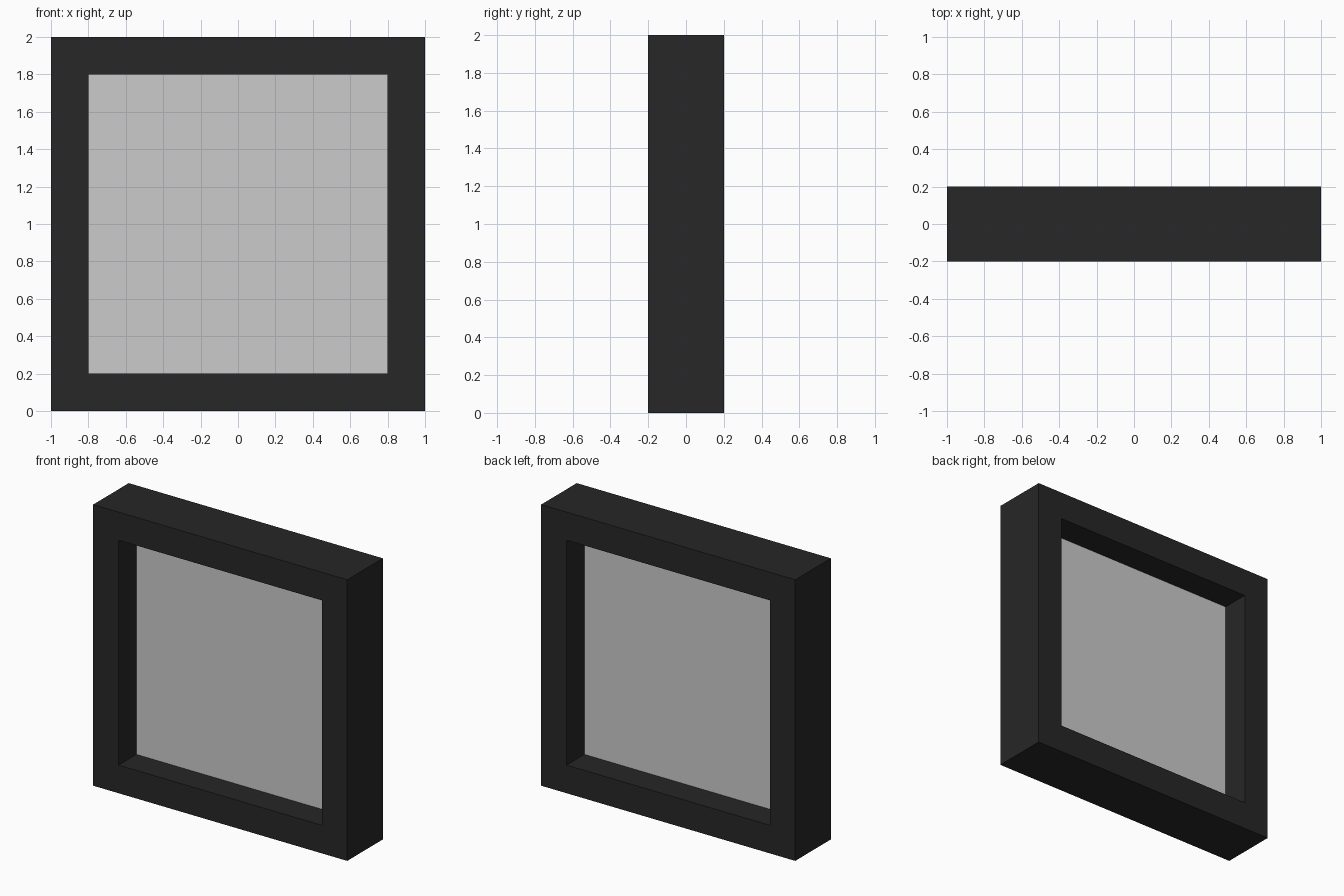
import bpy, bmesh

if "Cube" in bpy.data.objects:
    bpy.data.objects.remove(bpy.data.objects["Cube"])

OUTER, INNER, HALF_DEPTH, MID_Z = 1.0, 0.8, 0.2, 1.0


def add_object(name, bm):
    mesh = bpy.data.meshes.new(name)
    bm.to_mesh(mesh)
    bm.free()
    obj = bpy.data.objects.new(name, mesh)
    bpy.context.collection.objects.link(obj)
    return obj


def square(bm, half, y):
    corners = [(-1, -1), (1, -1), (1, 1), (-1, 1)]
    return [bm.verts.new((x * half, y, MID_Z + z * half)) for x, z in corners]


# Window frame: rectangular section swept around the four sides
bm = bmesh.new()
rings = [square(bm, OUTER, -HALF_DEPTH), square(bm, OUTER, HALF_DEPTH),
         square(bm, INNER, HALF_DEPTH), square(bm, INNER, -HALF_DEPTH)]
for r in range(4):
    a, b = rings[r], rings[(r + 1) % 4]
    for i in range(4):
        j = (i + 1) % 4
        bm.faces.new((a[i], a[j], b[j], b[i]))
bmesh.ops.recalc_face_normals(bm, faces=bm.faces)
frame = add_object("window_frame", bm)

dark = bpy.data.materials.new("dark_frame")
dark.diffuse_color = (0.02, 0.02, 0.02, 1)
dark.use_nodes = True
dark.node_tree.nodes["Principled BSDF"].inputs["Base Color"].default_value = dark.diffuse_color
frame.data.materials.append(dark)

# Glass pane: single sheet halfway through the frame
bm = bmesh.new()
bm.faces.new(square(bm, INNER, 0))
add_object("glass_pane", bm)
